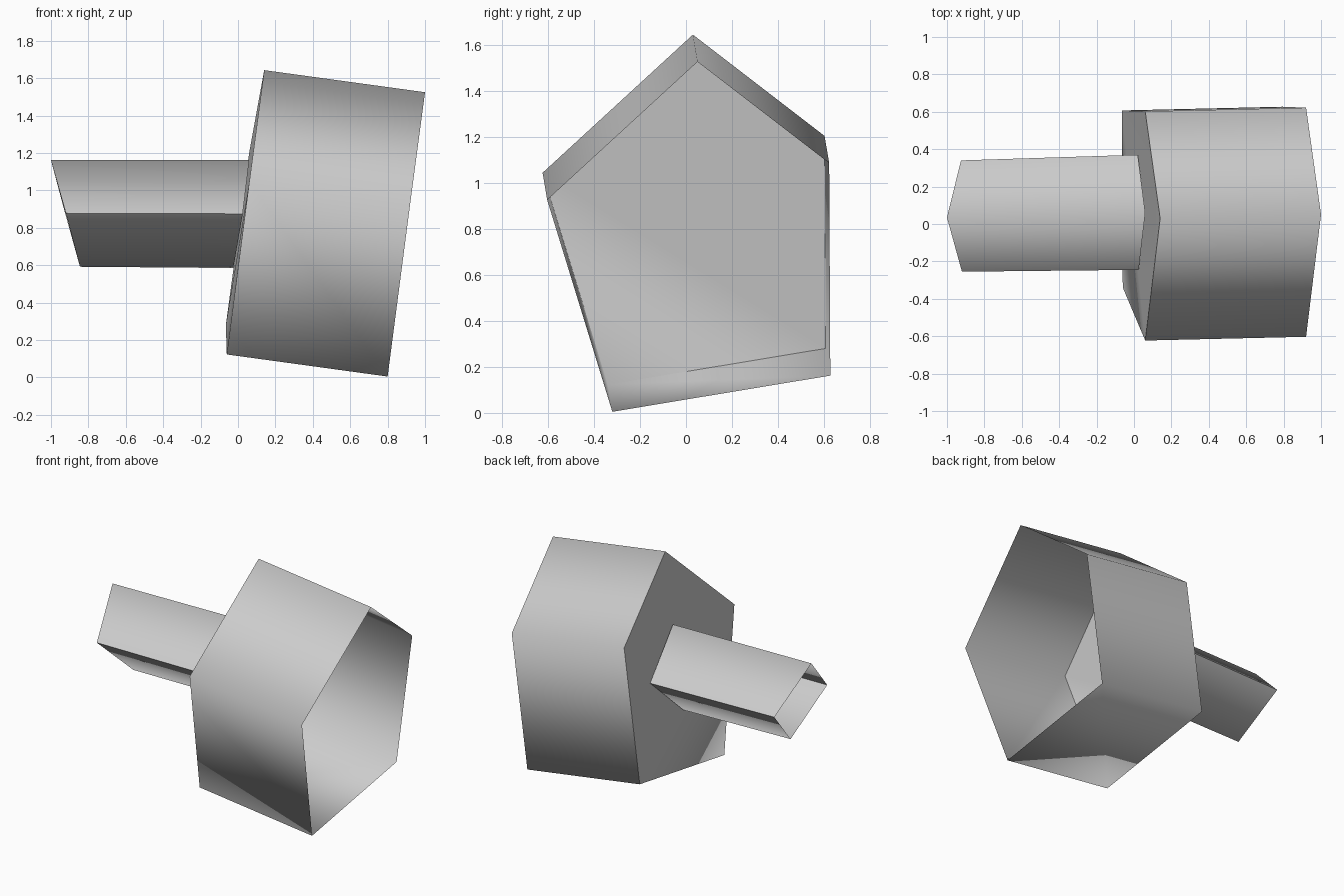
import bpy
import bmesh
from mathutils import Vector

if "Cube" in bpy.data.objects:
    bpy.data.objects.remove(bpy.data.objects["Cube"], do_unlink=True)

grey = bpy.data.materials.new("plain grey")
grey.use_nodes = True
GREY = (0.6, 0.6, 0.6, 1)
grey.diffuse_color = GREY
grey.node_tree.nodes["Principled BSDF"].inputs["Base Color"].default_value = GREY


def sleeve(bm, near, far):
    """Open prism wall between two matching outlines."""
    a = [bm.verts.new(p) for p in near]
    b = [bm.verts.new(p) for p in far]
    for i in range(len(a)):
        j = (i + 1) % len(a)
        bm.faces.new((a[i], a[j], b[j], b[i]))
    return a, b


def finish(name, bm):
    for f in bm.faces:
        f.smooth = True
    mesh = bpy.data.meshes.new(name)
    bm.to_mesh(mesh)
    bm.free()
    mesh.materials.append(grey)
    obj = bpy.data.objects.new(name, mesh)
    bpy.context.collection.objects.link(obj)
    return obj


# Five-sided cup, open at +x: top, back, low back, low front, front corners
rim = [Vector(p) for p in ((1.0, 0.05, 1.525), (0.92, 0.622, 1.085),
                           (0.795, 0.627, 0.162), (0.80, -0.32, 0.005),
                           (0.92, -0.603, 0.925))]
depth = Vector((-0.86, -0.02, 0.118))
bm = bmesh.new()
_, base = sleeve(bm, rim, [p + depth for p in rim])

# Closed base, a fan from the low back corner, joined to the wall at low front
cap = [v if i == 3 else bm.verts.new(v.co) for i, v in enumerate(base)]
for i in (3, 4, 0):
    bm.faces.new((cap[2], cap[i], cap[(i + 1) % 5]))
finish("cup", bm)

# Four-sided hollow handle with a slanted open end
inner = [(0.06, 0.06, 1.162), (0.02, 0.37, 0.877),
         (-0.025, 0.065, 0.585), (0.025, -0.245, 0.875)]
outer = [(-1.0, 0.035, 1.162), (-0.925, 0.34, 0.88),
         (-0.845, 0.045, 0.592), (-0.92, -0.255, 0.878)]
bm = bmesh.new()
a, b = sleeve(bm, inner, outer)
for i in (1, 3):
    bm.edges.get((a[i], b[i])).smooth = False
finish("handle", bm)
